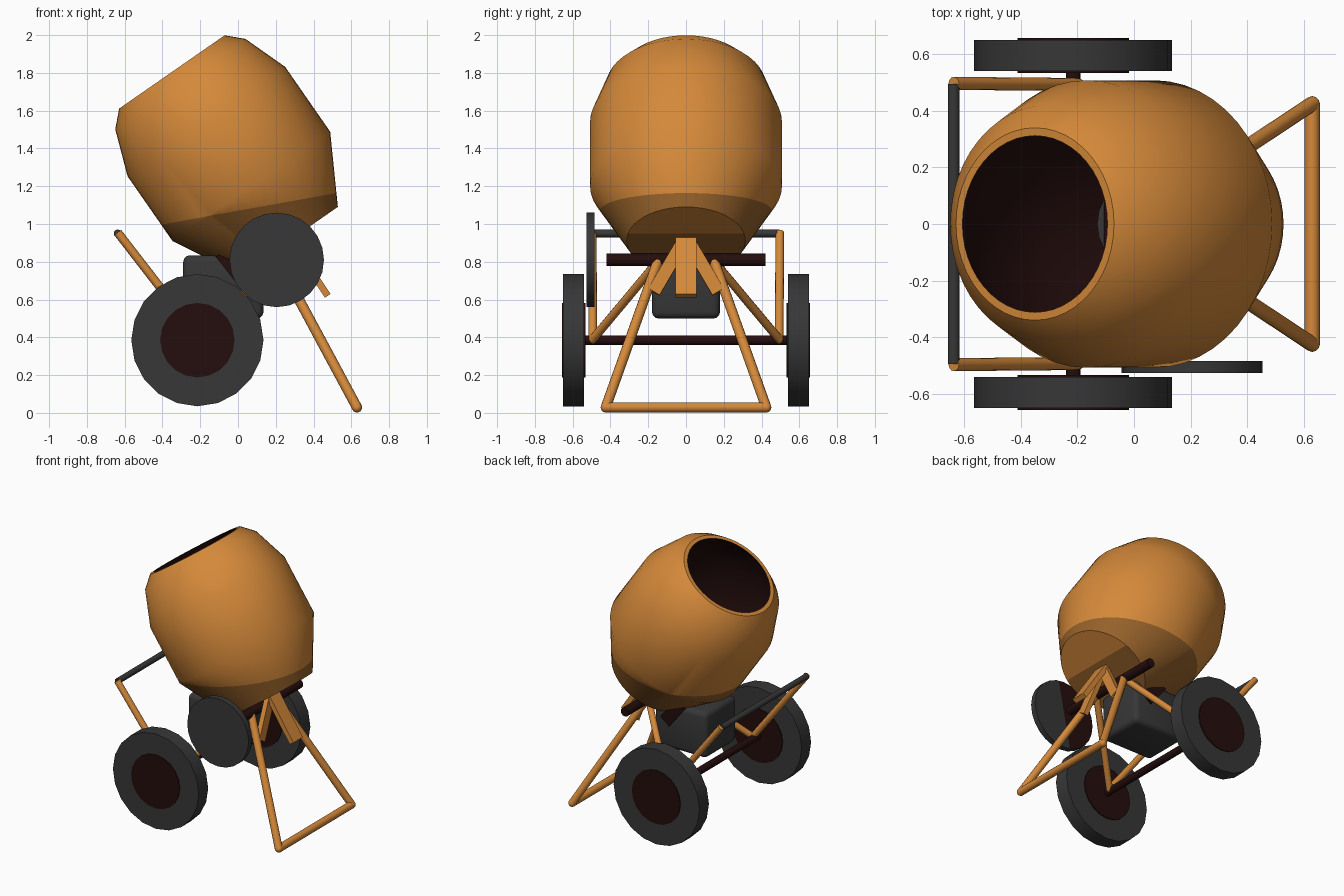
import bpy, bmesh, math
from mathutils import Vector, Matrix

if "Cube" in bpy.data.objects:
    bpy.data.objects.remove(bpy.data.objects["Cube"])


def mat(name, rgb):
    m = bpy.data.materials.new(name)
    m.diffuse_color = (*rgb, 1)
    m.use_nodes = True
    m.node_tree.nodes["Principled BSDF"].inputs["Base Color"].default_value = m.diffuse_color
    return m


ORANGE = mat("orange paint", (0.66, 0.25, 0.042))
BROWN = mat("dirty orange", (0.30, 0.12, 0.023))
GREY = mat("dark rubber", (0.038, 0.038, 0.038))
DARK = mat("dark red brown", (0.018, 0.004, 0.004))


def finish(name, bm, mats, smooth=40):
    bmesh.ops.recalc_face_normals(bm, faces=bm.faces)
    me = bpy.data.meshes.new(name)
    bm.to_mesh(me)
    bm.free()
    for m in mats:
        me.materials.append(m)
    ob = bpy.data.objects.new(name, me)
    bpy.context.collection.objects.link(ob)
    bpy.ops.object.select_all(action='DESELECT')
    ob.select_set(True)
    bpy.context.view_layer.objects.active = ob
    if smooth:
        bpy.ops.object.shade_smooth_by_angle(angle=math.radians(smooth))
    return ob


def add_rod(bm, a, b, r, seg=12):
    a, b = Vector(a), Vector(b)
    d = b - a
    m = Matrix.Translation((a + b) / 2) @ d.to_track_quat('Z', 'Y').to_matrix().to_4x4()
    bmesh.ops.create_cone(bm, cap_ends=True, segments=seg, radius1=r, radius2=r,
                          depth=d.length, matrix=m)


def add_ball(bm, c, r):
    bmesh.ops.create_uvsphere(bm, u_segments=12, v_segments=8, radius=r,
                              matrix=Matrix.Translation(c))


def rod(name, a, b, r, m, seg=12):
    bm = bmesh.new()
    add_rod(bm, a, b, r, seg)
    return finish(name, bm, [m])


def pipe(name, pts, r, m):
    bm = bmesh.new()
    for a, b in zip(pts, pts[1:]):
        add_rod(bm, a, b, r)
    for p in pts[1:-1]:
        add_ball(bm, p, r)
    return finish(name, bm, [m])


def box(name, size, matrix, m, bevel=0):
    bm = bmesh.new()
    bmesh.ops.create_cube(bm, size=1, matrix=matrix @ Matrix.Diagonal((*size, 1)))
    if bevel:
        bmesh.ops.bevel(bm, geom=bm.edges[:], offset=bevel, segments=3,
                        profile=0.5, affect='EDGES')
    return finish(name, bm, [m])


# Tilted drum: outer shell, rim and inner wall as one turned profile
tilt = Matrix.Translation((-0.35, 0, 1.805)) @ Matrix.Rotation(-0.607, 4, 'Y')
outer = [(0.314, -1.088), (0.508, -0.738), (0.508, -0.32), (0.42, -0.079), (0.34, 0)]
inner = [(0.312, 0), (0.395, -0.09), (0.48, -0.33), (0.48, -0.73), (0.295, -1.06)]
SEG = 48
bm = bmesh.new()
rings = [[bm.verts.new((r * math.cos(i * math.tau / SEG), r * math.sin(i * math.tau / SEG), z))
          for i in range(SEG)] for r, z in outer + inner]
base = bm.faces.new(rings[0])
bm.faces.new(rings[-1]).material_index = 2
for k, (p, q) in enumerate(zip(rings, rings[1:])):
    for i in range(SEG):
        j = (i + 1) % SEG
        f = bm.faces.new((p[i], p[j], q[j], q[i]))
        f.material_index = 2 if k >= len(outer) else 0
bm.transform(tilt)


def darken_below(faces, co, no):
    geom = set(faces)
    for f in faces:
        geom.update(f.edges)
        geom.update(f.verts)
    res = bmesh.ops.bisect_plane(bm, geom=list(geom), plane_co=co, plane_no=no)
    for f in res['geom']:
        if isinstance(f, bmesh.types.BMFace):
            if (f.calc_center_median() - Vector(co)).dot(Vector(no)) < 0:
                f.material_index = 1


# Dirty underside, cut along a sloping line on the shell and a level one on the base
darken_below([base], (0, 0, 0.95), (0, 0, 1))
axis = tilt.to_3x3() @ Vector((0, 0, 1))
bm.normal_update()
shell = [f for f in bm.faces if f.material_index == 0 and abs(f.normal.dot(axis)) < 0.95]
darken_below(shell, (0, 0, 1.07), (-0.18, 0, 1))
finish("drum", bm, [ORANGE, BROWN, DARK])

# Wheels with hubs, and the axle
for s, side in ((-1, "front"), (1, "back")):
    rod(side + "_tyre", (-0.215, s * 0.54, 0.385), (-0.215, s * 0.65, 0.385), 0.35, GREY, 20)
    rod(side + "_hub", (-0.215, s * 0.533, 0.385), (-0.215, s * 0.657, 0.385), 0.197, DARK, 20)
rod("axle", (-0.215, -0.535, 0.385), (-0.215, 0.535, 0.385), 0.026, DARK)

# Tilting hand wheel: half of its inner face is dark
bm = bmesh.new()
add_rod(bm, (0.205, -0.527, 0.81), (0.205, -0.485, 0.81), 0.25, 24)
bm.normal_update()
back = [f for f in bm.faces if f.normal.y > 0.9]
darken_below(back, (0.2, -0.485, 0.81), (1, 0, -0.2))
finish("hand_wheel", bm, [GREY, DARK])

# Cross shaft under the drum
rod("cross_shaft", (0.205, -0.42, 0.81), (0.205, 0.42, 0.81), 0.033, DARK)

# Motor housing and the sloping mount plate
box("motor", (0.425, 0.36, 0.335), Matrix.Translation((-0.0775, 0, 0.667)), GREY, 0.035)
box("motor_mount", (0.2, 0.38, 0.09),
    Matrix.Translation((-0.02, 0, 0.775)) @ Matrix.Rotation(0.9, 4, 'Y'), DARK)

# Drum support bars
for name, end in (("middle_bar", (0.475, 0, 0.62)), ("front_bar", (0.3, -0.17, 0.64)),
                  ("back_bar", (0.3, 0.17, 0.64))):
    a, b = Vector((0.27, 0, 0.93)), Vector(end)
    z = (b - a).normalized()
    y = Vector((0, 1, 0))
    x = y.cross(z).normalized()
    y = z.cross(x)
    m = Matrix((x, y, z)).transposed().to_4x4()
    m.translation = (a + b) / 2
    box(name, (0.036, 0.11 if end[1] == 0 else 0.07, (b - a).length), m, ORANGE)

# Rear stand: a bent tube resting on the ground
top, foot = (0.215, 0.15, 0.8), (0.63, 0.425, 0.029)
flip = lambda p: (p[0], -p[1], p[2])
pipe("stand", [flip(top), flip(foot), foot, top], 0.027, ORANGE)

# Push handle sides, running to the axle and bracing up to the shaft
for s, side in ((-1, "front"), (1, "back")):
    pipe(side + "_handle_tube", [(-0.637, s * 0.497, 0.955), (-0.2, s * 0.493, 0.39),
                                 (0.2, s * 0.15, 0.8)], 0.023, ORANGE)
rod("handle_grip", (-0.637, -0.495, 0.95), (-0.637, 0.495, 0.95), 0.021, GREY)
